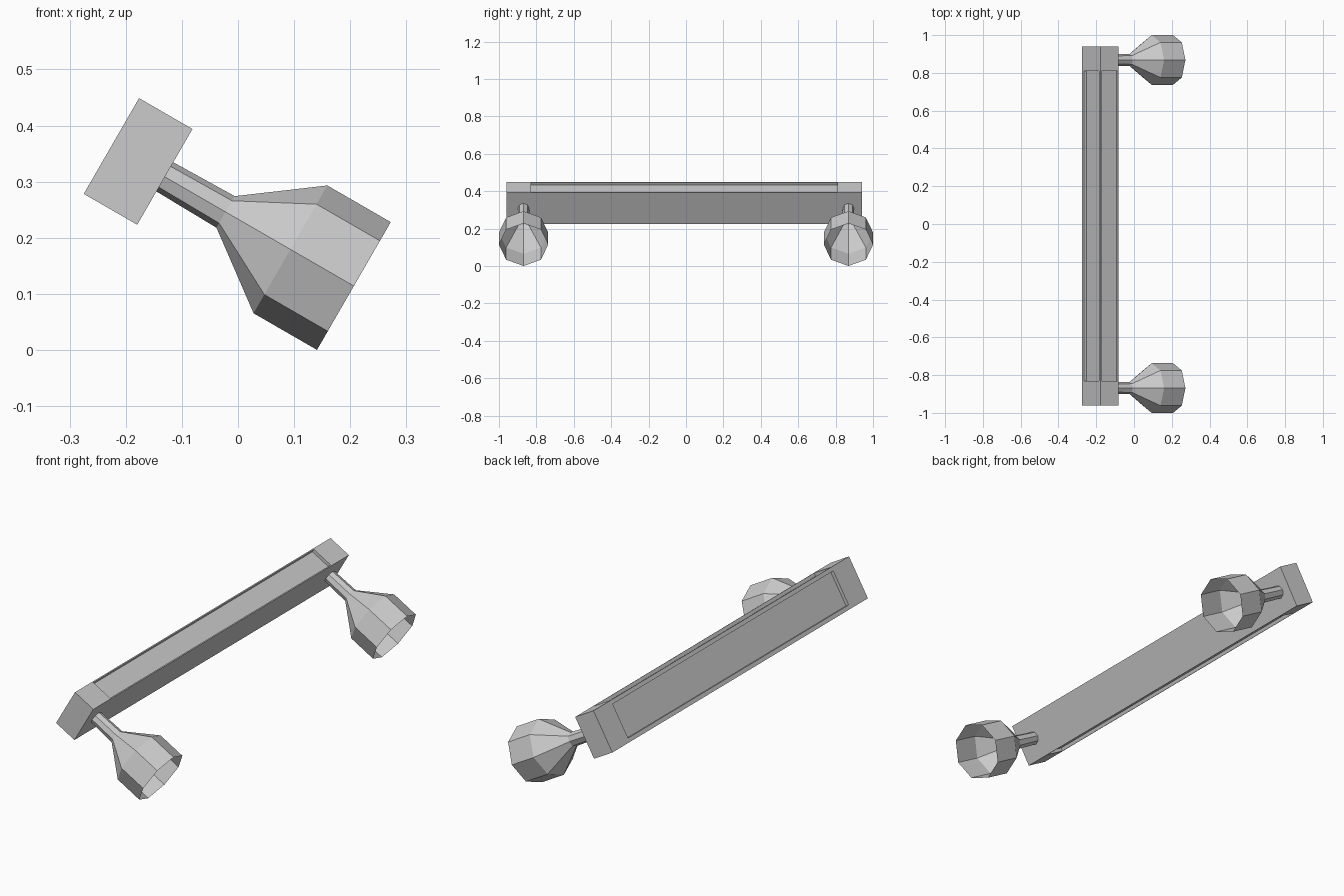
import bpy, bmesh, math
from mathutils import Matrix

if "Cube" in bpy.data.objects:
    bpy.data.objects.remove(bpy.data.objects["Cube"], do_unlink=True)

grey = bpy.data.materials.new("plain_grey")
grey.use_nodes = True
colour = (0.6, 0.6, 0.6, 1)
grey.diffuse_color = colour
grey.node_tree.nodes["Principled BSDF"].inputs["Base Color"].default_value = colour

# The whole fixture is built level, then tipped forward around the bar's centre
TILT = Matrix.Translation((-0.178, 0, 0.336)) @ Matrix.Rotation(math.radians(30), 4, 'Y')
HALF_DEPTH, HALF_HEIGHT = 0.055, 0.0985


def finish(name, bm):
    bmesh.ops.recalc_face_normals(bm, faces=bm.faces)
    mesh = bpy.data.meshes.new(name)
    bm.to_mesh(mesh)
    bm.free()
    mesh.materials.append(grey)
    obj = bpy.data.objects.new(name, mesh)
    bpy.context.collection.objects.link(obj)
    obj.matrix_world = TILT
    return obj


def extrude_profile(name, profile, y0, y1):
    bm = bmesh.new()
    face = bm.faces.new([bm.verts.new((x, y0, z)) for x, z in profile])
    result = bmesh.ops.extrude_face_region(bm, geom=[face], use_keep_orig=True)
    moved = [g for g in result["geom"] if isinstance(g, bmesh.types.BMVert)]
    bmesh.ops.translate(bm, verts=moved, vec=(0, y1 - y0, 0))
    return finish(name, bm)


def lamp(name, y):
    # Open octagonal shade on a thin stem: (distance from bar centre, radius)
    bm = bmesh.new()
    rings = []
    for x, r in [(0.05, 0.03), (0.18, 0.0325), (0.3135, 0.1315), (0.444, 0.1315)]:
        angles = [math.tau * i / 8 for i in range(8)]
        rings.append([bm.verts.new((x, y + r * math.cos(a), r * math.sin(a))) for a in angles])
    for a, b in zip(rings, rings[1:]):
        for i in range(8):
            j = (i + 1) % 8
            bm.faces.new((a[i], a[j], b[j], b[i]))
    return finish(name, bm)


# Long bar: flush front, channels along the top, bottom and back
rim = 0.05
upper = [(HALF_DEPTH, HALF_HEIGHT), (rim, HALF_HEIGHT), (rim, 0.083), (-rim, 0.083),
         (-rim, HALF_HEIGHT), (-HALF_DEPTH, HALF_HEIGHT), (-HALF_DEPTH, 0.08), (-0.039, 0.08)]
lower = [(x, -z) for x, z in reversed(upper)]
extrude_profile("long_bar", upper + lower, -0.83, 0.81)

# End blocks
block = [(HALF_DEPTH, HALF_HEIGHT), (-HALF_DEPTH, HALF_HEIGHT),
         (-HALF_DEPTH, -HALF_HEIGHT), (HALF_DEPTH, -HALF_HEIGHT)]
extrude_profile("front_end_block", block, -0.96, -0.83)
extrude_profile("back_end_block", block, 0.81, 0.94)

# Lamps
lamp("front_lamp", -0.8685)
lamp("back_lamp", 0.8685)
